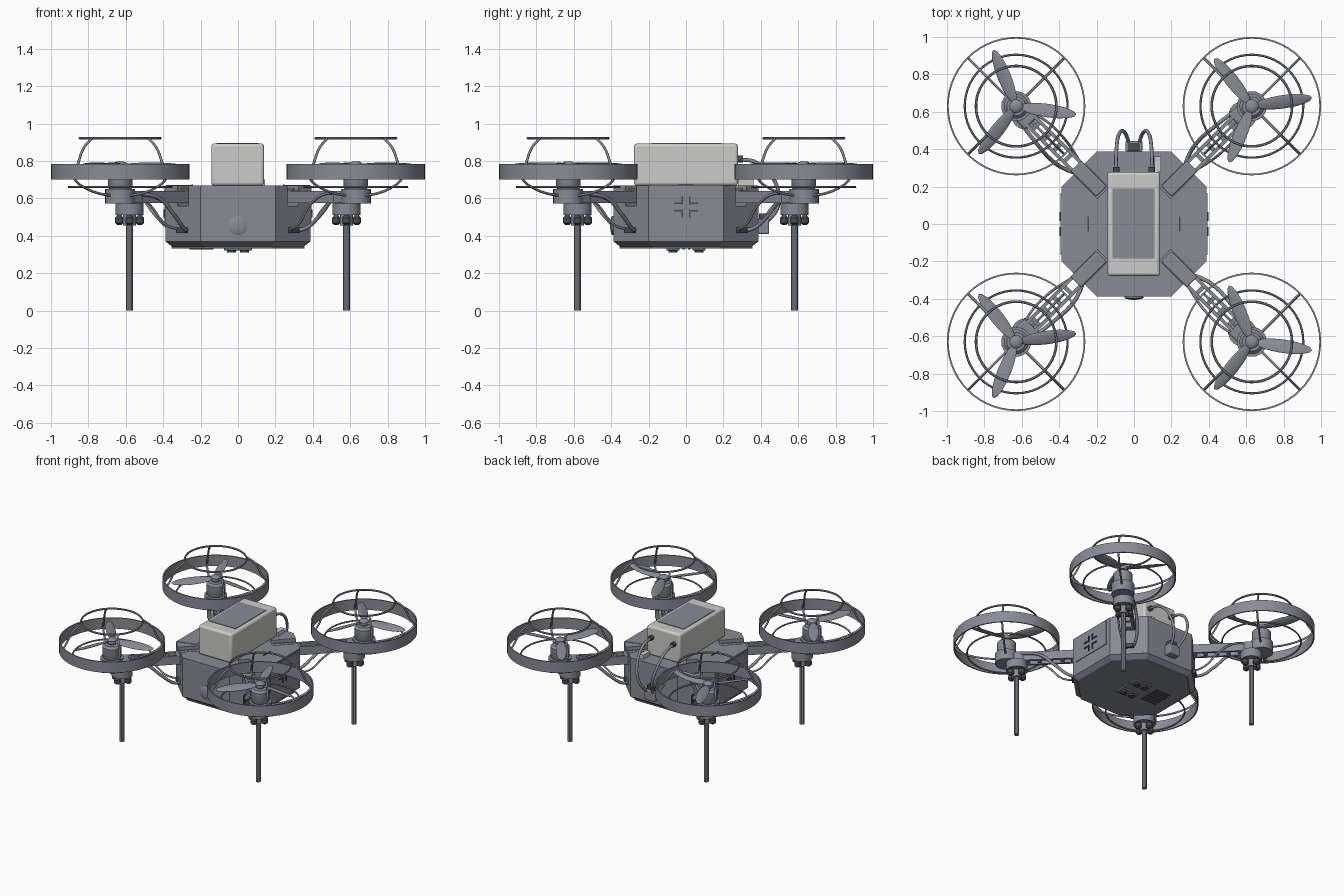
import bpy, bmesh
from math import pi, cos, sin, atan2, radians
from mathutils import Matrix, Vector

cube = bpy.data.objects.get("Cube")
if cube:
    bpy.data.objects.remove(cube, do_unlink=True)


def material(name, rgb):
    m = bpy.data.materials.new(name)
    m.use_nodes = True
    m.diffuse_color = (*rgb, 1)
    m.node_tree.nodes["Principled BSDF"].inputs["Base Color"].default_value = (*rgb, 1)
    return m


GREY = material("steel grey", (0.25, 0.26, 0.30))
DARK = material("dark rubber", (0.07, 0.073, 0.08))
LIGHT = material("light grey", (0.60, 0.60, 0.58))
IDENT = Matrix.Identity(4)


def finish(name, bm, mat, frame=IDENT, smooth=False, bevel=0):
    bmesh.ops.recalc_face_normals(bm, faces=bm.faces)
    me = bpy.data.meshes.new(name)
    bm.to_mesh(me)
    bm.free()
    me.transform(frame)
    me.materials.append(mat)
    ob = bpy.data.objects.new(name, me)
    bpy.context.collection.objects.link(ob)
    if bevel:
        b = ob.modifiers.new("bevel", 'BEVEL')
        b.width, b.segments = bevel, 3
    if smooth or bevel:
        bpy.ops.object.select_all(action='DESELECT')
        ob.select_set(True)
        bpy.context.view_layer.objects.active = ob
        bpy.ops.object.shade_smooth_by_angle(angle=radians(35))
    return ob


def box(name, lo, hi, mat, frame=IDENT, bevel=0):
    bm = bmesh.new()
    bmesh.ops.create_cube(bm, size=1)
    lo, hi = Vector(lo), Vector(hi)
    for v in bm.verts:
        v.co = (lo + hi) / 2 + v.co * (hi - lo)
    return finish(name, bm, mat, frame, bevel=bevel)


def lathe(name, profile, mat, frame=IDENT, segs=32, closed=False):
    """Revolve (radius, height) points about z."""
    bm = bmesh.new()
    rings = [[bm.verts.new((r * cos(2 * pi * i / segs), r * sin(2 * pi * i / segs), z))
              for i in range(segs)] for r, z in profile]
    pairs = list(zip(rings, rings[1:])) + ([(rings[-1], rings[0])] if closed else [])
    for a, b in pairs:
        for i in range(segs):
            j = (i + 1) % segs
            bm.faces.new((a[i], a[j], b[j], b[i]))
    if not closed:
        bm.faces.new(rings[0])
        bm.faces.new(rings[-1])
    return finish(name, bm, mat, frame, smooth=True)


def cylinder(name, r, z0, z1, mat, frame=IDENT, segs=24):
    return lathe(name, [(r, z0), (r, z1)], mat, frame, segs)


def wire_ring(name, radius, z, thick, frame):
    prof = [(radius + thick * cos(pi * k / 3), z + thick * sin(pi * k / 3)) for k in range(6)]
    return lathe(name, prof, GREY, frame, 56, True)


def tube(name, points, radius, mat, frame=IDENT):
    cu = bpy.data.curves.new(name, 'CURVE')
    cu.dimensions = '3D'
    cu.bevel_depth, cu.bevel_resolution, cu.resolution_u = radius, 2, 8
    cu.use_fill_caps = True
    sp = cu.splines.new('BEZIER')
    sp.bezier_points.add(len(points) - 1)
    for bp, p in zip(sp.bezier_points, points):
        bp.co = frame @ Vector(p)
        bp.handle_left_type = bp.handle_right_type = 'AUTO'
    cu.materials.append(mat)
    ob = bpy.data.objects.new(name, cu)
    bpy.context.collection.objects.link(ob)
    return ob


def prism(name, sections, mat):
    """Loft stacked outlines given as (outline, z)."""
    bm = bmesh.new()
    rows = [[bm.verts.new((x, y, z)) for x, y in pts] for pts, z in sections]
    n = len(rows[0])
    for a, b in zip(rows, rows[1:]):
        for i in range(n):
            j = (i + 1) % n
            bm.faces.new((a[i], a[j], b[j], b[i]))
    bm.faces.new(rows[0])
    bm.faces.new(rows[-1])
    return finish(name, bm, mat)


def octagon(half, flat):
    return [(half, -flat), (half, flat), (flat, half), (-flat, half),
            (-half, flat), (-half, -flat), (-flat, -half), (flat, -half)]


# Body shell with diagonal slots for the arms
full, small = octagon(0.388, 0.2), octagon(0.35, 0.18)
body = prism("body", [(small, 0.34), (full, 0.37), (full, 0.668)], GREY)
corners = [(sx, sy, Matrix.Rotation(atan2(sy, sx), 4, 'Z')) for sx in (-1, 1) for sy in (-1, 1)]
for sx, sy, frame in corners:
    cutter = box("slot_cutter", (0.235, -0.042, 0.56), (0.6, 0.042, 0.8), GREY, frame)
    cutter.hide_render = True
    mod = body.modifiers.new("slot", 'BOOLEAN')
    mod.operation, mod.object, mod.solver = 'DIFFERENCE', cutter, 'EXACT'
    bpy.context.view_layer.objects.active = body
    bpy.ops.object.modifier_apply(modifier=mod.name)
    bpy.data.objects.remove(cutter, do_unlink=True)

# Belly plate, belly sensors and vent slats
prism("belly_plate", [(octagon(0.355, 0.185), 0.333), (octagon(0.355, 0.185), 0.341)], GREY)
for y in (-0.07, 0.07):
    box("belly_sensor", (-0.075, y - 0.035, 0.322), (0.075, y + 0.035, 0.335), GREY, bevel=0.004)
    for x in (-0.035, 0.035):
        cylinder("sensor_lens", 0.024, 0.31, 0.325, DARK, Matrix.Translation((x, y, 0)), 20)
for k in range(6):
    box("belly_vent", (-0.26, -0.08 + k * 0.03, 0.328), (-0.13, -0.065 + k * 0.03, 0.335), DARK)

# Side panels, deck plates and corner brackets on both flanks
for s in (-1, 1):
    trap = [(s * 0.385, -0.195), (s * 0.385, 0.195), (s * 0.245, 0.16), (s * 0.245, -0.16)]
    prism("deck_panel", [(trap, 0.667), (trap, 0.671)], GREY)
    x0, x1 = sorted((s * 0.386, s * 0.393))
    box("flank_panel", (x0, -0.165, 0.47), (x1, 0.165, 0.66), GREY)
    x0, x1 = sorted((s * 0.39, s * 0.399))
    for sy in (-1, 1):
        for sz in (-1, 1):
            for wy, wz, oy, oz in ((0.05, 0.008, 0.04, 0.02), (0.008, 0.045, 0.02, 0.036)):
                y, z = sy * oy, 0.555 + sz * oz
                box("flank_bracket", (x0, y - wy / 2, z - wz / 2), (x1, y + wy / 2, z + wz / 2), DARK)
    box("deck_notch", (s * 0.245 - 0.004, -0.04, 0.668), (s * 0.245 + 0.004, 0.04, 0.674), DARK)

# Front camera lens
front = Matrix.Translation((0, -0.385, 0.455)) @ Matrix.Rotation(pi / 2, 4, 'X')
lathe("front_lens", [(0.052, 0), (0.052, 0.01), (0.04, 0.016), (0.015, 0.02)], GREY, front)

# Battery case with top plate
box("battery_case", (-0.143, -0.278, 0.668), (0.14, 0.278, 0.893), LIGHT, bevel=0.016)
box("battery_top_plate", (-0.115, -0.185, 0.89), (0.11, 0.19, 0.897), GREY)
box("deck_connector", (0.11, 0.278, 0.668), (0.145, 0.36, 0.7), LIGHT)

# Rear socket and power cables
box("rear_socket", (-0.045, 0.385, 0.41), (0.045, 0.445, 0.49), GREY, bevel=0.008)
box("rear_socket_cap", (-0.03, 0.39, 0.488), (0.03, 0.43, 0.52), DARK)
for s in (-1, 1):
    tube("power_cable", [(s * 0.095, 0.27, 0.81), (s * 0.095, 0.38, 0.79), (s * 0.08, 0.48, 0.68),
                         (s * 0.05, 0.49, 0.55), (s * 0.025, 0.43, 0.47)], 0.01, GREY)
    cylinder("cable_gland", 0.018, 0, 0.03, DARK, Matrix.Translation((s * 0.095, 0.275, 0.81))
             @ Matrix.Rotation(-pi / 2, 4, 'X'), 12)

blade_start = {(-1, 1): -8, (1, 1): 8, (-1, -1): 8, (1, -1): -8}
HUB = 0.63 * 2 ** 0.5
for sx, sy, frame in corners:
    # Arm: two rails, inner clamp plate, cross braces and bolts
    for s in (-1, 1):
        a, b = sorted((s * 0.022, s * 0.04))
        box("arm_rail", (0.26, a, 0.575), (0.86, b, 0.64), GREY, frame)
    box("arm_clamp", (0.245, -0.04, 0.575), (0.44, 0.04, 0.645), GREY, frame, bevel=0.008)
    for u in (0.5, 0.58, 0.66, 0.74):
        box("arm_brace", (u - 0.012, -0.025, 0.58), (u + 0.012, 0.025, 0.63), GREY, frame)
    for u in (0.28, 0.34, 0.4):
        cylinder("arm_bolt", 0.022, 0.64, 0.652, GREY, frame @ Matrix.Translation((u, 0, 0)), 16)
    tube("motor_cable", [(0.4, 0.02, 0.43), (0.46, 0.05, 0.44), (0.55, 0.07, 0.51),
                         (0.66, 0.065, 0.6), (0.79, 0.05, 0.625)], 0.011, GREY, frame)
    tube("signal_cable", [(0.4, -0.02, 0.43), (0.5, -0.045, 0.46), (0.6, -0.06, 0.56),
                          (0.7, -0.06, 0.62), (0.8, -0.04, 0.63)], 0.007, GREY, frame)
    box("cable_plug", (0.4, -0.035, 0.415), (0.435, 0.035, 0.445), DARK, frame)

    # Motor mount and motor
    hub = frame @ Matrix.Translation((HUB, 0, 0))
    box("motor_mount", (-0.12, -0.055, 0.572), (0.06, 0.055, 0.64), GREY, hub, bevel=0.01)
    cylinder("mount_disc", 0.08, 0.572, 0.65, GREY, hub)
    lathe("motor", [(0.06, 0.65), (0.066, 0.66), (0.066, 0.735), (0.05, 0.75), (0.02, 0.75), (0.02, 0.765)],
          GREY, hub)
    lathe("propeller_hub", [(0.036, 0.762), (0.036, 0.785), (0.026, 0.795), (0.01, 0.798)], GREY, hub, 20)

    # Landing leg with its socket and clamp knobs
    leg = frame @ Matrix.Translation((0.58 * 2 ** 0.5, 0, 0))
    cylinder("leg_socket", 0.075, 0.51, 0.575, GREY, leg)
    cylinder("leg_collar", 0.035, 0.455, 0.515, GREY, leg, 16)
    cylinder("landing_leg", 0.018, 0, 0.5, GREY, leg, 10)
    for k in range(4):
        a = pi / 4 + k * pi / 2
        lathe("clamp_knob", [(0.012, 0.458), (0.023, 0.468), (0.023, 0.495), (0.012, 0.51)], DARK,
              leg @ Matrix.Translation((0.055 * cos(a), 0.055 * sin(a), 0)), 12)

    # Duct ring and wire guard
    lathe("duct_ring", [(0.37, 0.7), (0.37, 0.783), (0.361, 0.783), (0.361, 0.7)], GREY, hub, 56, True)
    wire_ring("upper_guard_ring", 0.215, 0.922, 0.007, hub)
    wire_ring("lower_guard_ring", 0.275, 0.66, 0.006, hub)
    for k in range(4):
        spin = hub @ Matrix.Rotation(k * pi / 2, 4, 'Z')
        tube("upper_guard_spoke", [(0.364, 0, 0.71), (0.325, 0, 0.775), (0.275, 0, 0.87), (0.215, 0, 0.92)],
             0.007, GREY, spin)
        tube("lower_guard_spoke", [(0.364, 0, 0.73), (0.33, 0, 0.69), (0.275, 0, 0.66), (0.18, 0, 0.63),
                                   (0.07, 0, 0.615)], 0.007, GREY, spin)

    # Three-blade propeller
    spot = Matrix.Translation((sx * 0.63, sy * 0.63, 0.778))
    for k in range(3):
        bm = bmesh.new()
        bmesh.ops.create_uvsphere(bm, u_segments=16, v_segments=12, radius=1)
        for v in bm.verts:
            v.co = Vector((v.co.x * 0.155, v.co.y * 0.038, v.co.z * 0.008))
        turn = Matrix.Rotation(radians(blade_start[sx, sy] + 120 * k), 4, 'Z')
        pitch = Matrix.Rotation(radians(18 * sx * sy), 4, 'X')
        finish("propeller_blade", bm, GREY,
               spot @ turn @ Matrix.Translation((0.17, 0, 0)) @ pitch, smooth=True)
